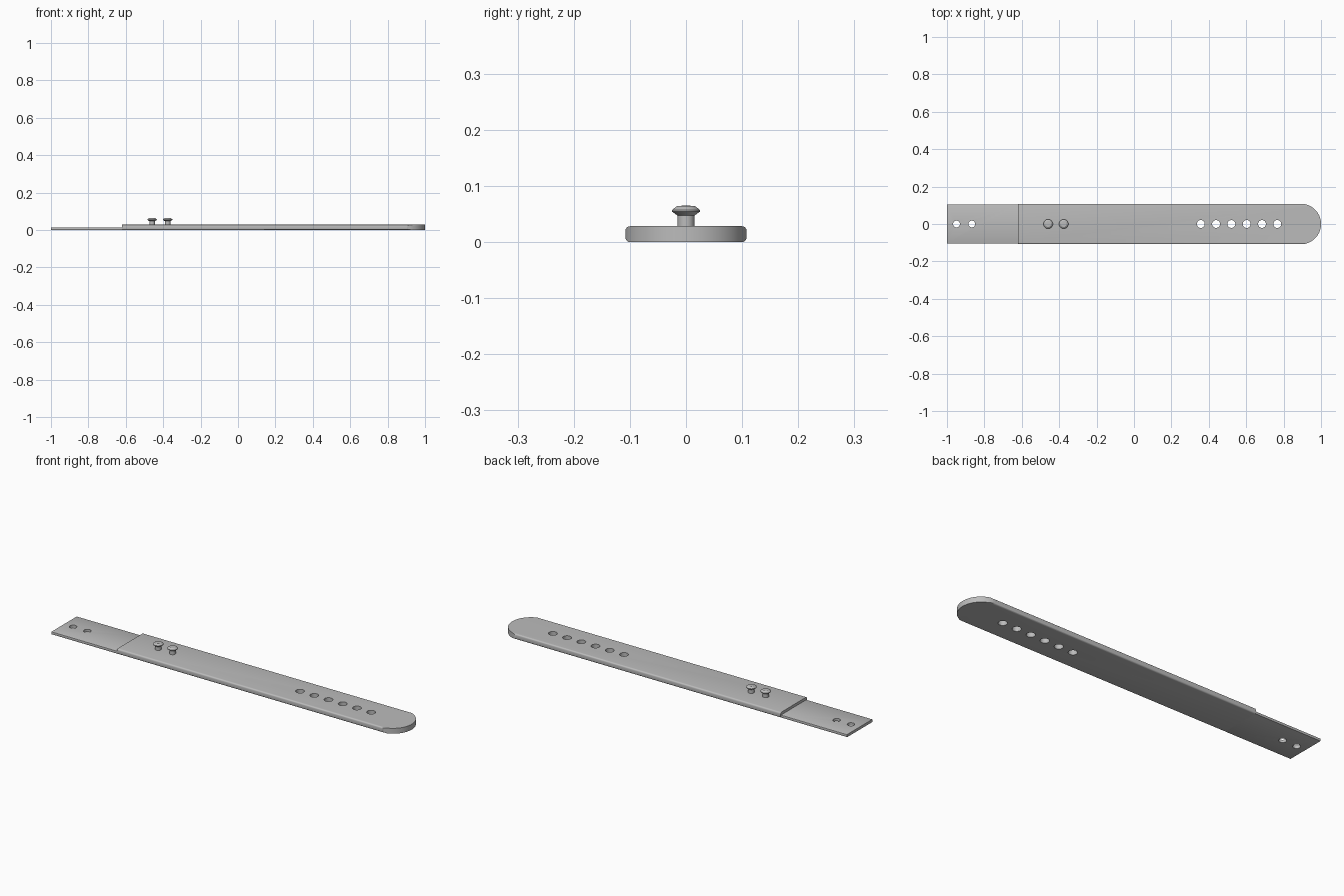
import bpy, bmesh, math

cube = bpy.data.objects.get("Cube")
if cube:
    bpy.data.objects.remove(cube, do_unlink=True)

grey = bpy.data.materials.new("plain grey")
grey.use_nodes = True
COLOUR = (0.5, 0.5, 0.5, 1)
grey.diffuse_color = COLOUR
grey.node_tree.nodes["Principled BSDF"].inputs["Base Color"].default_value = COLOUR

HALF_W, THICK, THIN, STEP_X = 0.108, 0.028, 0.014, -0.62


def prism(name, loop, offset):
    """Extrude a closed loop of 3D points along an offset."""
    bm = bmesh.new()
    face = bm.faces.new([bm.verts.new(p) for p in loop])
    ext = bmesh.ops.extrude_face_region(bm, geom=[face])
    verts = [g for g in ext["geom"] if isinstance(g, bmesh.types.BMVert)]
    bmesh.ops.translate(bm, verts=verts, vec=offset)
    bmesh.ops.recalc_face_normals(bm, faces=bm.faces)
    return finish(name, bm)


def finish(name, bm):
    mesh = bpy.data.meshes.new(name)
    bm.to_mesh(mesh)
    bm.free()
    mesh.materials.append(grey)
    obj = bpy.data.objects.new(name, mesh)
    bpy.context.collection.objects.link(obj)
    return obj


def rounded_section(x, half_w, height, r, steps=4):
    """Cross-section with rounded corners in the YZ plane."""
    centres = [(half_w - r, height - r), (r - half_w, height - r),
               (r - half_w, r), (half_w - r, r)]
    pts = []
    for q, (cy, cz) in enumerate(centres):
        for i in range(steps + 1):
            a = math.pi / 2 * (q + i / steps)
            pts.append((x, cy + r * math.cos(a), cz + r * math.sin(a)))
    return pts


def cut(obj, cutter, operation):
    """Apply a boolean and remove its cutter."""
    cutter.hide_render = True
    mod = obj.modifiers.new("cut", 'BOOLEAN')
    mod.operation, mod.object, mod.solver = operation, cutter, 'EXACT'
    bpy.context.view_layer.update()
    deps = bpy.context.evaluated_depsgraph_get()
    mesh = bpy.data.meshes.new_from_object(obj.evaluated_get(deps))
    obj.modifiers.clear()
    obj.data = mesh
    bpy.data.objects.remove(cutter, do_unlink=True)


def punch(obj, xs, radius):
    """Punch a row of round holes along the centre line."""
    for x in xs:
        ring = [(x + radius * math.cos(a), radius * math.sin(a), -0.1)
                for a in (math.tau * i / 32 for i in range(32))]
        cut(obj, prism("hole_cutter", ring, (0, 0, 0.3)), 'DIFFERENCE')


def smooth(obj):
    bpy.ops.object.select_all(action='DESELECT')
    obj.select_set(True)
    bpy.context.view_layer.objects.active = obj
    bpy.ops.object.shade_smooth_by_angle(angle=math.radians(30))


# Thick strap with a round tip and adjustment holes
strap = prism("strap_body", rounded_section(STEP_X, HALF_W, THICK, 0.008),
              (1.1 + abs(STEP_X), 0, 0))
tip = [(-1.2, -0.3, -0.1), (1 - HALF_W, -0.3, -0.1)]
tip += [(1 - HALF_W + HALF_W * math.cos(a), (HALF_W + 0.0005) * math.sin(a), -0.1)
        for a in (math.pi * (i / 32 - 0.5) for i in range(33))]
tip += [(1 - HALF_W, 0.3, -0.1), (-1.2, 0.3, -0.1)]
cut(strap, prism("tip_cutter", tip, (0, 0, 0.3)), 'INTERSECT')
punch(strap, [0.357 + 0.0818 * i for i in range(6)], 0.021)
smooth(strap)

# Thin fold-over end with two smaller holes
tab = prism("thin_end", rounded_section(-1, 0.105, THIN, 0.003, 2), (1 + STEP_X, 0, 0))
punch(tab, [-0.949, -0.867], 0.018)
smooth(tab)

# Two button studs turned from one profile
PROFILE = [(0, 0.02), (0.015, 0.02), (0.015, 0.047), (0.025, 0.054),
           (0.025, 0.057), (0.016, 0.064), (0, 0.065)]
for name, x in (("outer_stud", -0.459), ("inner_stud", -0.376)):
    bm = bmesh.new()
    verts = [bm.verts.new((r, 0, z)) for r, z in PROFILE]
    edges = [bm.edges.new(pair) for pair in zip(verts, verts[1:])]
    bmesh.ops.spin(bm, geom=verts + edges, cent=(0, 0, 0), axis=(0, 0, 1),
                   angle=math.tau, steps=32)
    bmesh.ops.remove_doubles(bm, verts=bm.verts, dist=0.0001)
    bmesh.ops.recalc_face_normals(bm, faces=bm.faces)
    stud = finish(name, bm)
    stud.location.x = x
    smooth(stud)
